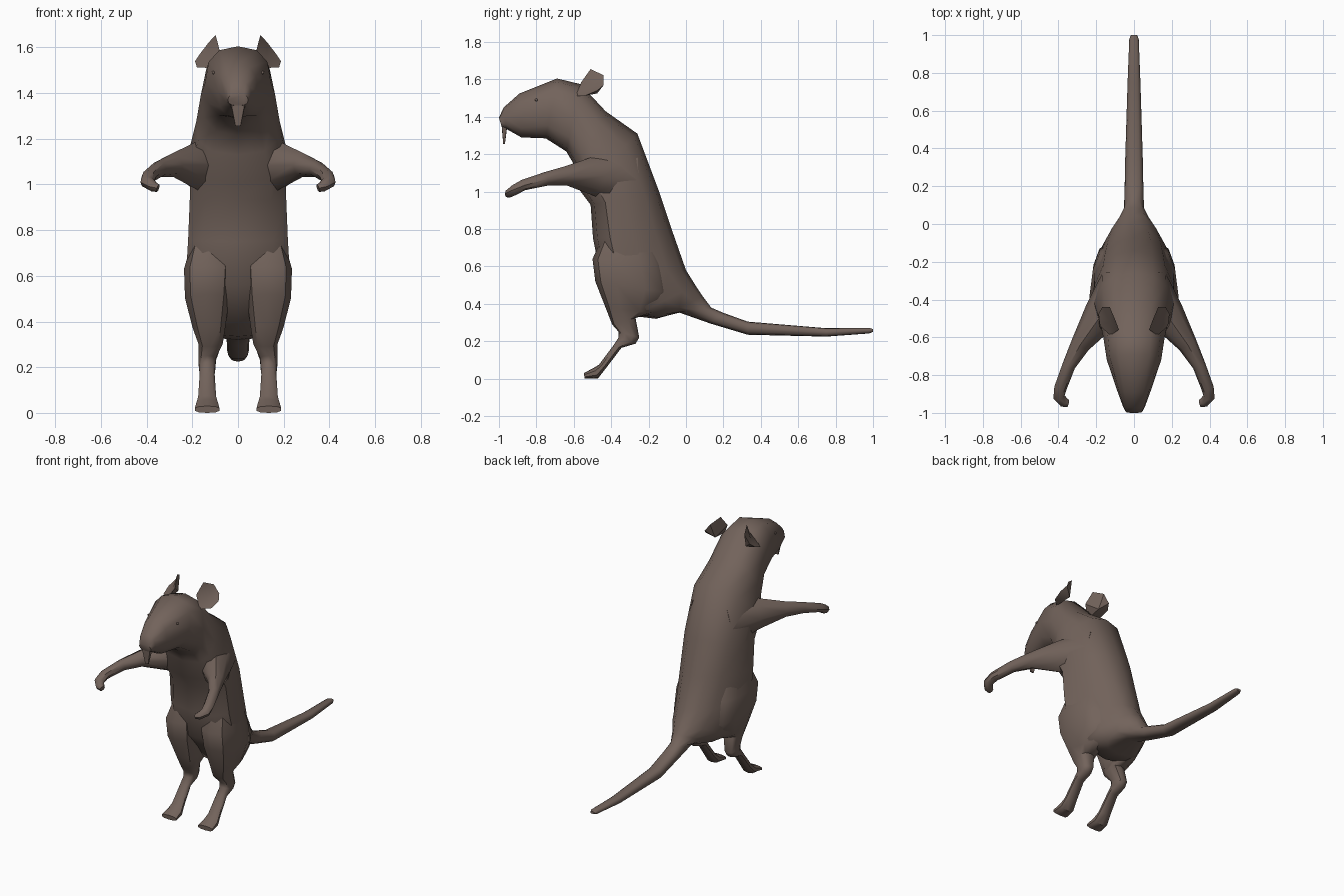
import bpy, bmesh, math
from mathutils import Vector

if "Cube" in bpy.data.objects:
    bpy.data.objects.remove(bpy.data.objects["Cube"])

fur = bpy.data.materials.new("brown fur")
fur.diffuse_color = (0.17, 0.125, 0.105, 1)
fur.use_nodes = True
fur.node_tree.nodes["Principled BSDF"].inputs["Base Color"].default_value = fur.diffuse_color


def finish(bm, name, mirror=False, angle=45):
    bmesh.ops.recalc_face_normals(bm, faces=bm.faces)
    me = bpy.data.meshes.new(name)
    bm.to_mesh(me)
    bm.free()
    me.materials.append(fur)
    ob = bpy.data.objects.new(name, me)
    bpy.context.collection.objects.link(ob)
    bpy.ops.object.select_all(action='DESELECT')
    ob.select_set(True)
    bpy.context.view_layer.objects.active = ob
    bpy.ops.object.shade_smooth_by_angle(angle=math.radians(angle))
    if mirror:
        ob.modifiers.new("mirror", 'MIRROR').use_mirror_merge = False
    return ob


def skin(rings, name, mirror=False, angle=45):
    """Join rings of points into a closed skin."""
    bm = bmesh.new()
    vs = [[bm.verts.new(p) for p in r] for r in rings]
    n = len(vs[0])
    for a, b in zip(vs, vs[1:]):
        for i in range(n):
            j = (i + 1) % n
            bm.faces.new((a[i], a[j], b[j], b[i]))
    bm.faces.new(vs[0])
    bm.faces.new(vs[-1])
    return finish(bm, name, mirror, angle)


def section(ya, za, yb, zb, w, taper=0, xc=0, n=12, power=0.8):
    """Rounded ring spanning two side-view points, half width w, narrower at the first."""
    pts = []
    for i in range(n):
        t = math.tau * i / n
        c, s = math.cos(t), math.sin(t)
        c = math.copysign(abs(c) ** power, c)
        s = math.copysign(abs(s) ** power, s)
        pts.append((xc + w * s * (1 - taper * c), (ya + yb) / 2 + (ya - yb) / 2 * c,
                    (za + zb) / 2 + (za - zb) / 2 * c))
    return pts


# head, trunk and tail: upper point, lower point, half width, taper
body = [
    (-1.0, 1.395, -.985, 1.345, .045, 0), (-.975, 1.45, -.96, 1.335, .058, 0),
    (-.89, 1.525, -.88, 1.29, .088, 0), (-.69, 1.605, -.75, 1.285, .144, 0),
    (-.565, 1.575, -.64, 1.215, .162, .05), (-.43, 1.43, -.59, 1.13, .182, .12),
    (-.26, 1.31, -.57, 1.01, .212, .2), (-.14, .99, -.51, .93, .21, .22),
    (-.07, .78, -.497, .75, .209, .3), (0, .58, -.46, .56, .208, .42),
    (.05, .50, -.28, .335, .168, .4), (.09, .44, -.16, .32, .11, .38),
    (.135, .38, -.04, .355, .055, .1), (.20, .352, .13, .295, .05, 0),
    (.33, .305, .33, .235, .047, 0), (.75, .27, .75, .225, .034, 0),
    (.98, .272, .98, .242, .025, 0), (1.0, .265, 1.0, .25, .016, 0)]
skin([section(*r) for r in body], "body_and_tail")

# hind legs: front point, rear point, half width, taper, x centre
legs = [
    (-.40, .86, -.22, .84, .05, -.2, .12), (-.50, .64, -.13, .61, .098, -.25, .133),
    (-.485, .52, -.10, .46, .092, -.25, .135), (-.43, .38, -.17, .35, .070, -.15, .127),
    (-.395, .29, -.27, .325, .055, 0, .12), (-.36, .25, -.25, .22, .04, 0, .135),
    (-.36, .22, -.27, .187, .038, 0, .135), (-.39, .175, -.345, .165, .034, 0, .135),
    (-.465, .075, -.425, .06, .041, 0, .135), (-.49, .06, -.47, .002, .05, 0, .135),
    (-.545, .03, -.543, 0, .056, 0, .135)]
skin([section(*r, n=10) for r in legs], "hind_leg", True)

# forelegs: centre, horizontal radius, vertical radius
arms = [((.07, -.31, 1.06), .11, .17), ((.175, -.485, 1.085), .095, .108),
        ((.285, -.64, 1.085), .052, .052), ((.345, -.75, 1.068), .035, .037),
        ((.39, -.87, 1.035), .033, .029), ((.397, -.915, 1.01), .031, .028),
        ((.37, -.945, .99), .027, .023), ((.35, -.95, .984), .02, .017)]
rings = []
for k, (c, h, v) in enumerate(arms):
    d = Vector(arms[min(k + 1, len(arms) - 1)][0]) - Vector(arms[max(k - 1, 0)][0])
    side = d.cross(Vector((0, 0, 1))).normalized()
    up = side.cross(d).normalized()
    rings.append([Vector(c) + side * h * math.cos(math.tau * i / 8)
                  + up * v * math.sin(math.tau * i / 8) for i in range(8)])
skin(rings, "foreleg", True)

# cupped ears: rim with a sunken front centre and a bulging back centre
rim = [(.08, -.56, 1.585), (.098, -.51, 1.655), (.128, -.44, 1.622), (.168, -.44, 1.57),
       (.188, -.475, 1.54), (.18, -.54, 1.513), (.125, -.59, 1.51)]
bm = bmesh.new()
loop = [bm.verts.new(p) for p in rim]
front = bm.verts.new((.125, -.515, 1.56))
back = bm.verts.new((.115, -.475, 1.525))
for i in range(len(loop)):
    a, b = loop[i], loop[(i + 1) % len(loop)]
    bm.faces.new((a, b, front))
    bm.faces.new((b, a, back))
finish(bm, "ear", True, 30)

# front teeth
skin([section(-.985, z, -.957, z, w, n=8, power=.3) for z, w in ((1.37, .033), (1.34, .03))]
     + [section(-.977, 1.255, -.968, 1.255, .012, n=8, power=.3)], "front_tooth", angle=20)

# eyes
bm = bmesh.new()
bmesh.ops.create_icosphere(bm, subdivisions=1, radius=.008)
bmesh.ops.translate(bm, verts=bm.verts, vec=(.108, -.80, 1.49))
finish(bm, "eye", True)
